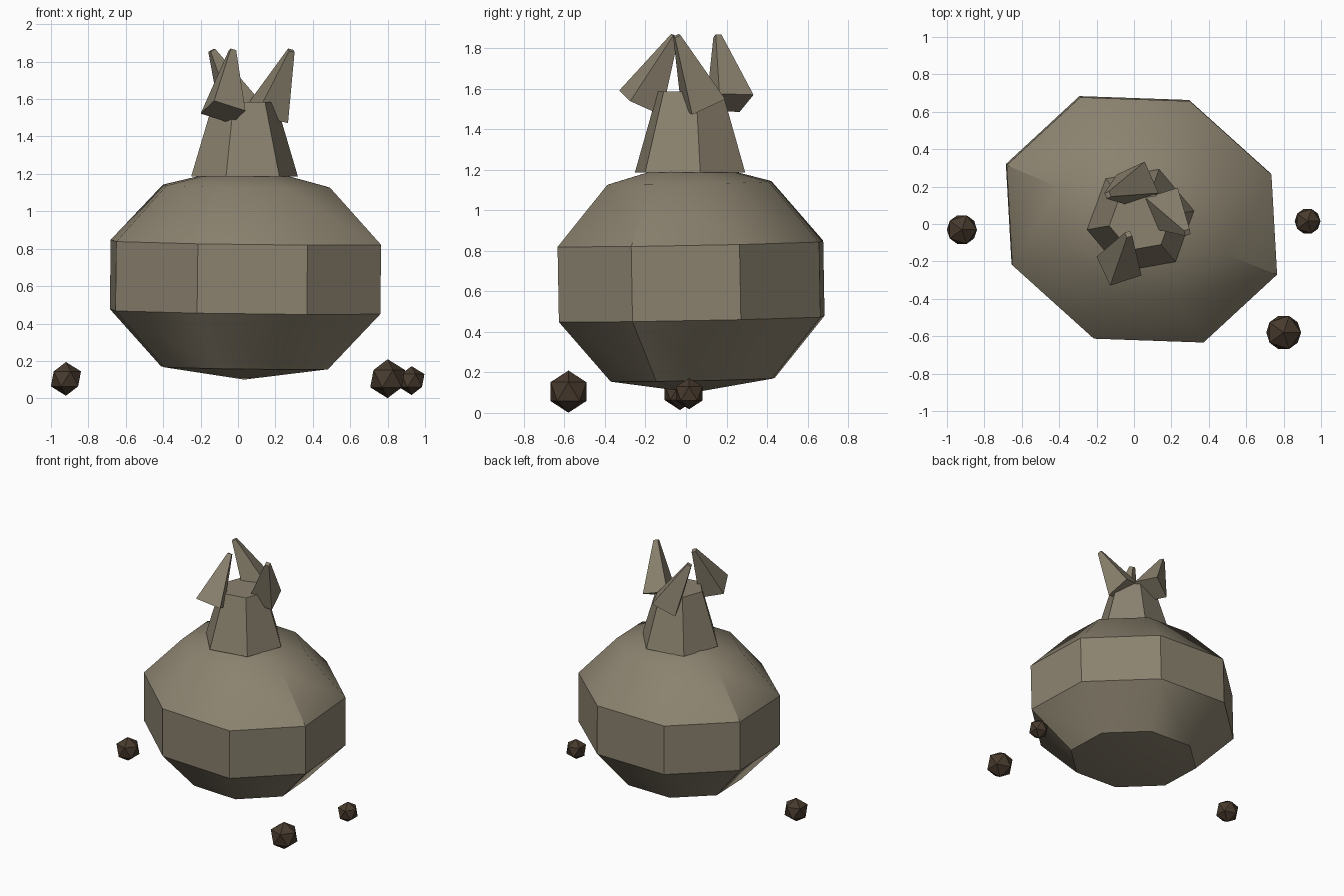
import bpy, math
from mathutils import Vector, Matrix

cube = bpy.data.objects.get("Cube")
if cube:
    bpy.data.objects.remove(cube, do_unlink=True)


def material(name, rgb):
    m = bpy.data.materials.new(name)
    m.use_nodes = True
    m.diffuse_color = (*rgb, 1)
    m.node_tree.nodes["Principled BSDF"].inputs["Base Color"].default_value = (*rgb, 1)
    return m


HUSK = material("dry husk", (0.26, 0.225, 0.16))
SEED = material("dark seed", (0.065, 0.043, 0.027))


def finish(name, mat):
    ob = bpy.context.object
    ob.name = name
    ob.data.materials.append(mat)
    return ob


# Pod body: eight-sided squashed sphere with a flattened underside
bpy.ops.mesh.primitive_uv_sphere_add(segments=8, ring_count=5, radius=1)
body = finish("pod_body", HUSK)
min(body.data.vertices, key=lambda v: v.co.z).co.z = -0.915
body.scale = (0.82, 0.72, 0.6)
body.location = (0.04, 0.025, 0.649)
body.rotation_euler = [math.radians(a) for a in (0.7, 1, -22)]
bpy.ops.object.transform_apply(location=False, rotation=False, scale=True)
bpy.ops.object.shade_smooth_by_angle(angle=math.radians(35))

# Crown neck: tapered hexagon whose base sinks into the pod
bpy.ops.mesh.primitive_cone_add(vertices=6, radius1=0.29, radius2=0.17, depth=0.4,
                                location=(0.035, 0.02, 1.385),
                                rotation=(0, 0, math.radians(40)))
finish("crown_neck", HUSK)


# Crown spikes: four-sided tapers; corner points toward one base corner
def spike(name, base, tip, corner):
    base, tip = Vector(base), Vector(tip)
    z = (tip - base).normalized()
    y = z.cross(Vector(corner)).normalized()
    x = y.cross(z)
    bpy.ops.mesh.primitive_cone_add(vertices=4, radius1=0.13, radius2=0.022,
                                    depth=(tip - base).length)
    ob = finish(name, HUSK)
    ob.matrix_world = (Matrix.Translation((base + tip) / 2)
                       @ Matrix((x, y, z)).transposed().to_4x4())


spike("front_spike", (-0.08, -0.225, 1.53), (-0.03, -0.055, 1.86), (-0.05, -0.11, 0.06))
spike("left_spike", (0.165, 0.085, 1.53), (0.285, -0.045, 1.86), (0.105, -0.056, -0.06))
spike("back_spike", (0.02, 0.215, 1.53), (-0.14, 0.155, 1.86), (0.035, 0.11, 0.035))

# Scattered seeds
for name, loc, r in (("right_seed", (-0.92, -0.03, 0.104), 0.09),
                     ("front_seed", (0.80, -0.58, 0.105), 0.104),
                     ("left_seed", (0.928, 0.015, 0.095), 0.077)):
    bpy.ops.mesh.primitive_ico_sphere_add(subdivisions=1, radius=r, location=loc)
    finish(name, SEED)
